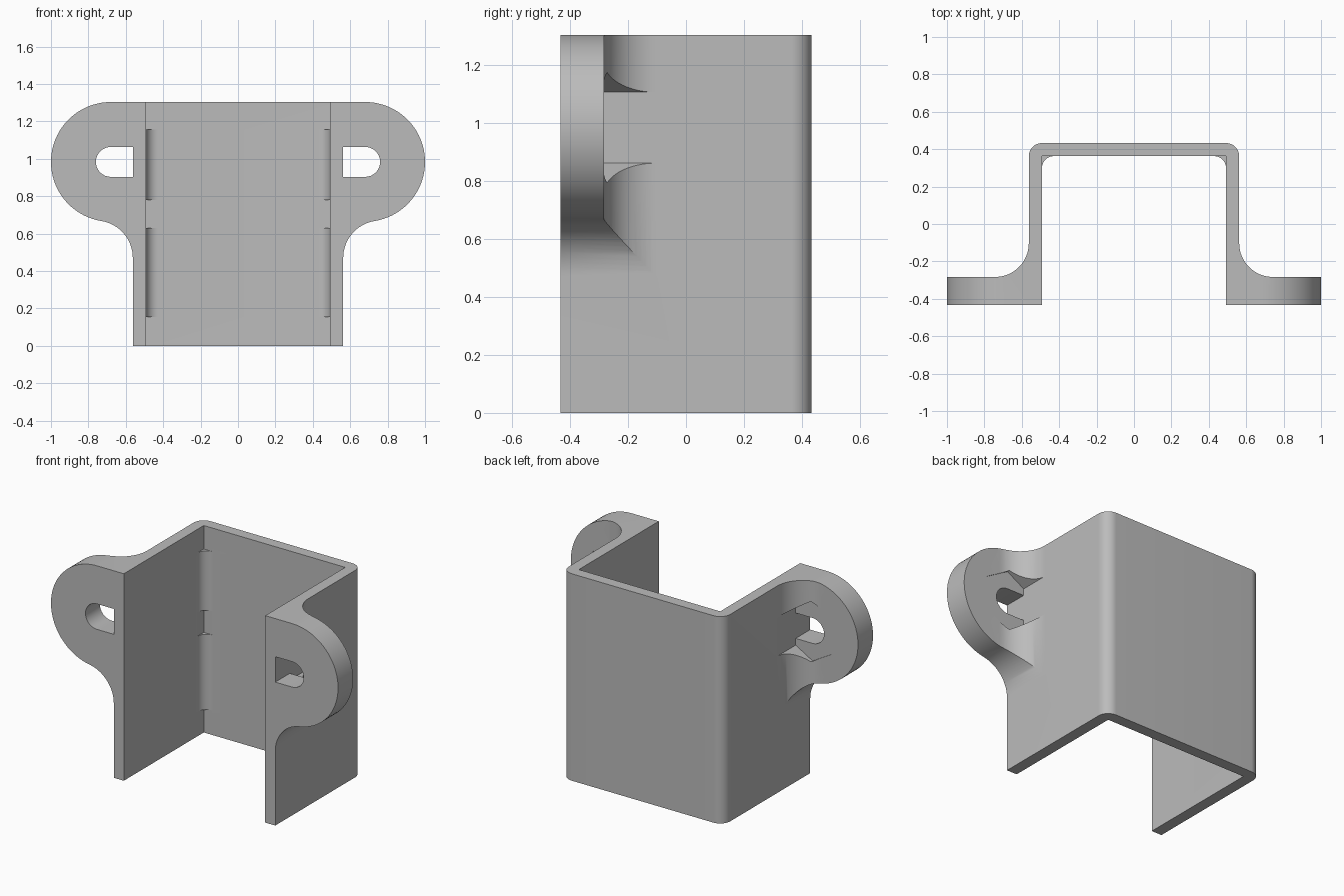
import bpy, bmesh
from math import sin, cos, pi, radians, sqrt, atan2

if "Cube" in bpy.data.objects:
    bpy.data.objects.remove(bpy.data.objects["Cube"], do_unlink=True)

grey = bpy.data.materials.new("plain grey")
grey.use_nodes = True
colour = (0.5, 0.5, 0.5, 1)
grey.diffuse_color = colour
grey.node_tree.nodes["Principled BSDF"].inputs["Base Color"].default_value = colour

HEIGHT = 1.303
OUTER, INNER = 0.5625, 0.4925      # side wall faces
FRONT, BACK = -0.4325, 0.4325
BACK_IN = 0.363
EAR_BACK = -0.283
EAR_X, EAR_R = 0.68, 0.32
EAR_Z = HEIGHT - EAR_R


def arc(cx, cy, r, start, end, n=16):
    return [(cx + r * cos(start + (end - start) * i / n),
             cy + r * sin(start + (end - start) * i / n)) for i in range(n + 1)]


def prism(name, points, axis, lo, hi, side=1):
    """Extrude a profile: along z from (x, y) points, or along y from (x, z) points."""
    def place(p, t):
        return (side * p[0], p[1], t) if axis == "z" else (side * p[0], t, p[1])
    bm = bmesh.new()
    low = [bm.verts.new(place(p, lo)) for p in points]
    high = [bm.verts.new(place(p, hi)) for p in points]
    bm.faces.new(low)
    bm.faces.new(high)
    for i in range(len(points)):
        j = (i + 1) % len(points)
        bm.faces.new((low[i], low[j], high[j], high[i]))
    bmesh.ops.recalc_face_normals(bm, faces=bm.faces)
    mesh = bpy.data.meshes.new(name)
    bm.to_mesh(mesh)
    bm.free()
    mesh.materials.append(grey)
    obj = bpy.data.objects.new(name, mesh)
    bpy.context.collection.objects.link(obj)
    return obj


def combine(target, other, operation):
    """Apply a boolean and remove the second object."""
    mod = target.modifiers.new("boolean", "BOOLEAN")
    mod.operation, mod.solver, mod.object = operation, "EXACT", other
    bpy.context.view_layer.objects.active = target
    bpy.ops.object.modifier_apply(modifier=mod.name)
    bpy.data.objects.remove(other, do_unlink=True)


# U-shaped channel with rounded back corners
r = 0.07
channel = ([(-INNER, FRONT), (-INNER, BACK_IN), (INNER, BACK_IN), (INNER, FRONT), (OUTER, FRONT)]
           + arc(OUTER - r, BACK - r, r, 0, pi / 2)
           + arc(r - OUTER, BACK - r, r, pi / 2, pi)
           + [(-OUTER, FRONT)])
bracket = prism("bracket", channel, "z", 0, HEIGHT)

# Ear seen from above: plate blended into the wall
blend = 0.18
mid_x = (OUTER + INNER) / 2
ear_plan = ([(mid_x, FRONT), (1.1, FRONT), (1.1, EAR_BACK)]
            + arc(OUTER + blend, EAR_BACK + blend, blend, 1.5 * pi, pi)
            + [(mid_x, EAR_BACK + blend)])

# Ear seen from the front: round end with a concave lower blend
web = 0.2
web_x = OUTER + web
web_z = EAR_Z - sqrt((EAR_R + web) ** 2 - (web_x - EAR_X) ** 2)
meet = atan2(EAR_Z - web_z, EAR_X - web_x)
ear_front = ([(mid_x, web_z)]
             + arc(web_x, web_z, web, pi, meet)
             + arc(EAR_X, EAR_Z, EAR_R, meet - pi, pi / 2, 40)[1:]
             + [(mid_x, HEIGHT)])

# Slot and hexagonal nut pocket, both stopping at the wall
slot = ([(OUTER, EAR_Z - 0.08)]
        + arc(EAR_X, EAR_Z, 0.08, -pi / 2, pi / 2)
        + [(OUTER, EAR_Z + 0.08)])
nut_r = 0.19
wall_z = nut_r - (EAR_X - OUTER) / sqrt(3)
flat_x = EAR_X + nut_r * sqrt(3) / 2
pocket = [(OUTER, EAR_Z - wall_z), (EAR_X, EAR_Z - nut_r), (flat_x, EAR_Z - nut_r / 2),
          (flat_x, EAR_Z + nut_r / 2), (EAR_X, EAR_Z + nut_r), (OUTER, EAR_Z + wall_z)]

# Inner corner fillet: overlaps the wall and back slightly
f = 0.065
corner = (arc(INNER - f, BACK_IN - f, f, 0, pi / 2)
          + [(INNER - f, BACK_IN + 0.02), (INNER + 0.02, BACK_IN + 0.02),
             (INNER + 0.02, BACK_IN - f)])

for side in (1, -1):
    ear = prism("ear", ear_plan, "z", 0, HEIGHT, side)
    combine(ear, prism("ear_outline", ear_front, "y", -0.6, 0.2, side), "INTERSECT")
    combine(bracket, ear, "UNION")
    combine(bracket, prism("slot_cutter", slot, "y", -0.6, 0.1, side), "DIFFERENCE")
    combine(bracket, prism("pocket_cutter", pocket, "y", EAR_BACK - 0.005, 0.1, side), "DIFFERENCE")
    for lo, hi in ((0.155, 0.63), (0.78, 1.155)):
        combine(bracket, prism("corner_fillet", corner, "z", lo, hi, side), "UNION")

# Clean coplanar seams and smooth the curved faces
bm = bmesh.new()
bm.from_mesh(bracket.data)
bmesh.ops.remove_doubles(bm, verts=bm.verts, dist=0.0002)
bmesh.ops.dissolve_limit(bm, angle_limit=radians(0.5), verts=bm.verts, edges=bm.edges)
bm.to_mesh(bracket.data)
bm.free()
bpy.ops.object.select_all(action="DESELECT")
bracket.select_set(True)
bpy.context.view_layer.objects.active = bracket
bpy.ops.object.shade_smooth_by_angle(angle=radians(30))
